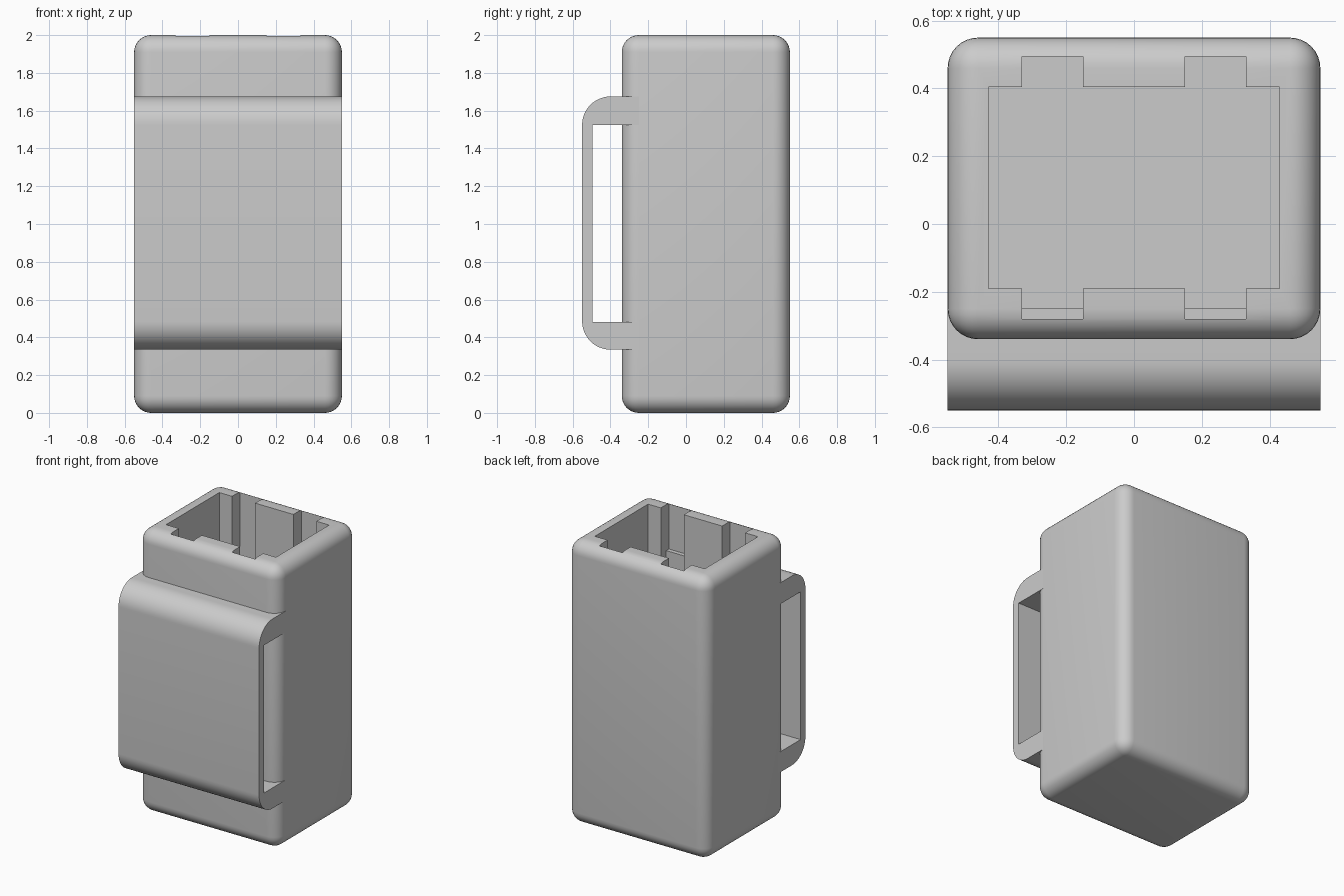
import bpy, bmesh, math
from mathutils import Vector

cube = bpy.data.objects.get("Cube")
if cube:
    bpy.data.objects.remove(cube, do_unlink=True)

grey = bpy.data.materials.new("light grey")
grey.use_nodes = True
colour = (0.6, 0.6, 0.6, 1)
grey.diffuse_color = colour
grey.node_tree.nodes["Principled BSDF"].inputs["Base Color"].default_value = colour


def add_object(name, bm):
    bmesh.ops.recalc_face_normals(bm, faces=bm.faces[:])
    mesh = bpy.data.meshes.new(name)
    bm.to_mesh(mesh)
    bm.free()
    mesh.materials.append(grey)
    obj = bpy.data.objects.new(name, mesh)
    bpy.context.collection.objects.link(obj)
    return obj


def extrude(name, points, offset):
    """Extrude a closed planar profile along an offset."""
    bm = bmesh.new()
    face = bm.faces.new([bm.verts.new(p) for p in points])
    result = bmesh.ops.extrude_face_region(bm, geom=[face], use_keep_orig=True)
    top = [v for v in result["geom"] if isinstance(v, bmesh.types.BMVert)]
    bmesh.ops.translate(bm, verts=top, vec=offset)
    return add_object(name, bm)


def activate(obj):
    bpy.ops.object.select_all(action='DESELECT')
    obj.select_set(True)
    bpy.context.view_layer.objects.active = obj


def smooth(obj):
    activate(obj)
    bpy.ops.object.shade_smooth_by_angle(angle=math.radians(30))


# Rounded case
HALF, FRONT, BACK, HEIGHT, ROUND = 0.55, -0.34, 0.55, 2.0, 0.09
bm = bmesh.new()
bmesh.ops.create_cube(bm, size=1)
bmesh.ops.scale(bm, verts=bm.verts, vec=(2 * HALF, BACK - FRONT, HEIGHT))
bmesh.ops.translate(bm, verts=bm.verts, vec=(0, (FRONT + BACK) / 2, HEIGHT / 2))
bmesh.ops.bevel(bm, geom=bm.edges[:], offset=ROUND, segments=8, profile=0.5,
                affect='EDGES', clamp_overlap=True)
case = add_object("case", bm)

# Cavity with two guide slots on each long wall
FLOOR = 0.12
slots = [(-0.33, -0.15), (0.15, 0.33)]


def slotted_wall(wall, slot):
    row = [(-0.43, wall)]
    for a, b in slots:
        row += [(a, wall), (a, slot), (b, slot), (b, wall)]
    return row + [(0.43, wall)]


outline = slotted_wall(-0.19, -0.28) + slotted_wall(0.405, 0.495)[::-1]
cutter = extrude("cavity_cutter", [(x, y, FLOOR) for x, y in outline],
                 Vector((0, 0, HEIGHT)))
cutter.hide_render = True
activate(case)
cut = case.modifiers.new("cavity", 'BOOLEAN')
cut.operation = 'DIFFERENCE'
cut.solver = 'EXACT'
cut.object = cutter
bpy.ops.object.modifier_apply(modifier=cut.name)
bpy.data.objects.remove(cutter, do_unlink=True)
smooth(case)

# Belt loop on the front, with rounded outer corners
LOW, HIGH, OUTER, ROOT, RADIUS = 0.335, 1.675, -0.55, -0.25, 0.15
profile = [(ROOT, HIGH)]
for centre_z, start in ((HIGH - RADIUS, 90), (LOW + RADIUS, 180)):
    for i in range(13):
        angle = math.radians(start + i * 7.5)
        profile.append((OUTER + RADIUS + RADIUS * math.cos(angle),
                        centre_z + RADIUS * math.sin(angle)))
profile += [(ROOT, LOW), (ROOT, 0.48), (-0.495, 0.48), (-0.495, 1.525), (ROOT, 1.525)]
belt_loop = extrude("belt_loop", [(-HALF, y, z) for y, z in profile],
                    Vector((2 * HALF, 0, 0)))
smooth(belt_loop)
